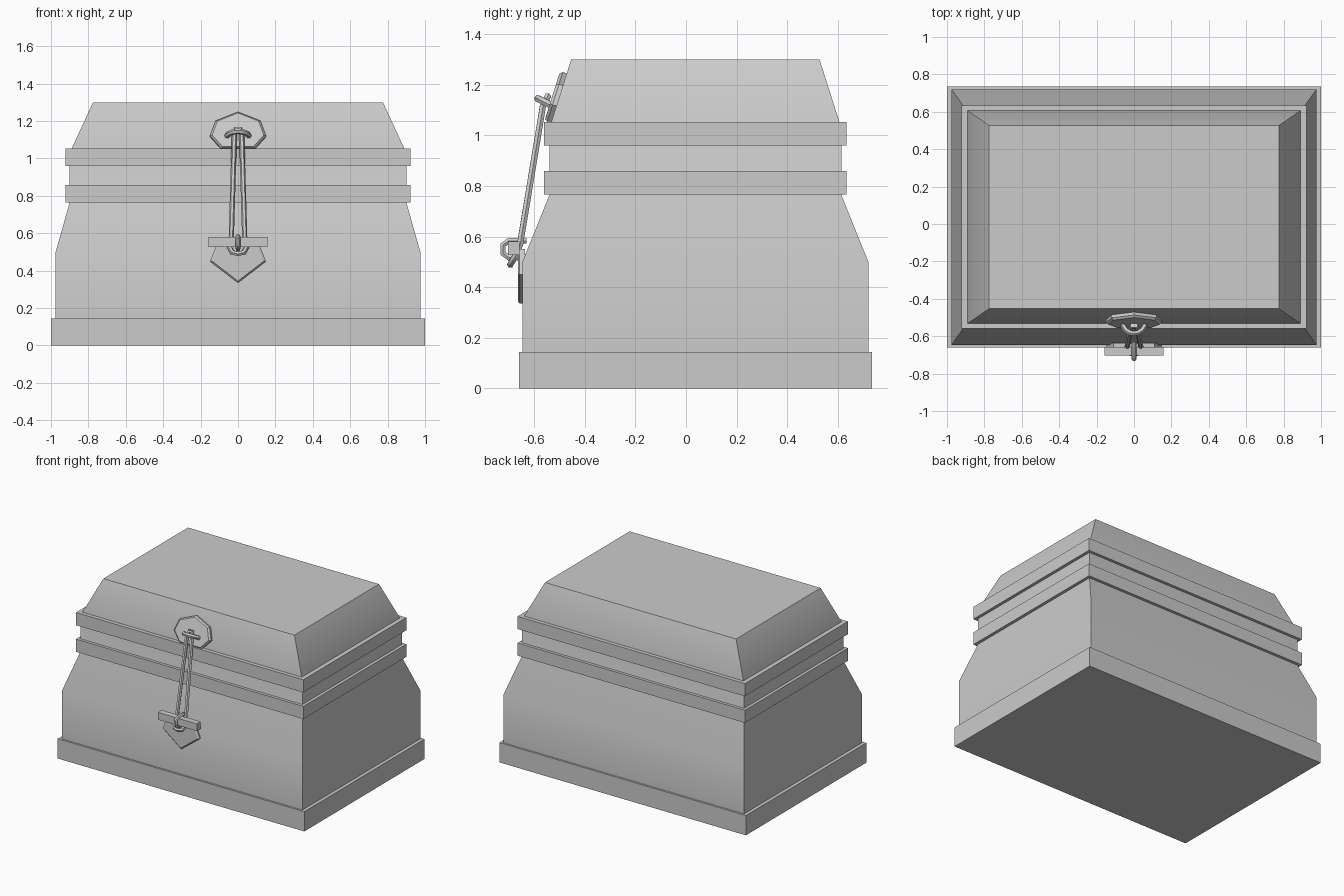
import bpy, bmesh, math
from mathutils import Vector

old = bpy.data.objects.get("Cube")
if old:
    bpy.data.objects.remove(old)

grey = bpy.data.materials.new("plain_grey")
grey.use_nodes = True
COLOUR = (0.6, 0.6, 0.6, 1)
grey.diffuse_color = COLOUR
grey.node_tree.nodes["Principled BSDF"].inputs["Base Color"].default_value = COLOUR
CENTRE_Y = 0.037


def finish(name, bm, angle=30):
    bmesh.ops.recalc_face_normals(bm, faces=bm.faces)
    mesh = bpy.data.meshes.new(name)
    bm.to_mesh(mesh)
    bm.free()
    mesh.materials.append(grey)
    obj = bpy.data.objects.new(name, mesh)
    bpy.context.collection.objects.link(obj)
    bpy.ops.object.select_all(action="DESELECT")
    bpy.context.view_layer.objects.active = obj
    obj.select_set(True)
    bpy.ops.object.shade_smooth_by_angle(angle=math.radians(angle))
    return obj


def loft(name, rings):
    """Skin a list of closed rings and cap both ends."""
    bm = bmesh.new()
    loops = [[bm.verts.new(p) for p in ring] for ring in rings]
    n = len(loops[0])
    for a, b in zip(loops, loops[1:]):
        for i in range(n):
            j = (i + 1) % n
            bm.faces.new((a[i], a[j], b[j], b[i]))
    bm.faces.new(loops[0])
    bm.faces.new(loops[-1])
    return finish(name, bm)


def rect_stack(name, profile):
    """Rectangular tiers given as (half width, half depth, height)."""
    return loft(name, [[(sx * w, CENTRE_Y + sy * d, z)
                        for sx, sy in ((-1, -1), (1, -1), (1, 1), (-1, 1))]
                       for w, d, z in profile])


def plate(name, outline, origin, tilt, depth):
    """Chamfered plate leaning back by tilt, drawn in its own plane."""
    up = Vector((0, math.sin(tilt), math.cos(tilt)))
    out = Vector((0, -math.cos(tilt), math.sin(tilt)))
    right, base = Vector((1, 0, 0)), Vector(origin)

    def ring(scale, height):
        return [base + right * x * scale + up * y * scale + out * height for x, y in outline]
    return loft(name, [ring(1, -0.01), ring(1, depth * 0.6), ring(0.92, depth)])


def rod(name, points, radius, closed=False):
    """Round bar along a path, turned into a mesh."""
    curve = bpy.data.curves.new(name, "CURVE")
    curve.dimensions = "3D"
    curve.bevel_depth = radius
    curve.bevel_resolution = 1
    curve.use_fill_caps = True
    spline = curve.splines.new("POLY")
    spline.points.add(len(points) - 1)
    for p, co in zip(spline.points, points):
        p.co = (*co, 1)
    spline.use_cyclic_u = closed
    helper = bpy.data.objects.new(name + "_path", curve)
    bpy.context.collection.objects.link(helper)
    bpy.context.view_layer.update()
    mesh = helper.to_mesh()
    bm = bmesh.new()
    bm.from_mesh(mesh)
    helper.to_mesh_clear()
    bpy.data.objects.remove(helper)
    return finish(name, bm, 50)


# Chest: plinth, tapering body with lid, and two raised bands
rect_stack("plinth", [(1, 0.697, 0), (1, 0.697, 0.145)])
rect_stack("body_and_lid", [(0.975, 0.683, 0.14), (0.975, 0.683, 0.5),
                            (0.9, 0.576, 0.765), (0.9, 0.576, 1.03),
                            (0.775, 0.49, 1.3)])
for label, z in (("lower_band", 0.765), ("upper_band", 0.96)):
    rect_stack(label, [(0.922, 0.597, z), (0.922, 0.597, z + 0.093)])

# Clasp plates
plate("upper_clasp_plate",
      [(0, 0.125), (0.12, 0.075), (0.15, -0.01), (0.09, -0.08),
       (-0.09, -0.08), (-0.15, -0.01), (-0.12, 0.075)],
      (0, -0.508, 1.125), math.radians(17.5), 0.028)
plate("lower_clasp_plate",
      [(0, -0.125), (0.15, -0.01), (0.11, 0.09), (-0.11, 0.09), (-0.15, -0.01)],
      (0, -0.646, 0.46), 0, 0.018)

# Staple on the lid plate, lying flat
rod("upper_staple", [(0.06 * math.cos(a), -0.525 - 0.06 * math.sin(a), 1.115 + 0.03 * math.sin(a))
                     for a in (math.pi * i / 8 for i in range(9))], 0.015)

# Long hasp link hanging from the upper staple
half = [(0.012, -0.545, 1.155), (0.02, -0.565, 1.115), (0.036, -0.655, 0.57),
        (0.046, -0.672, 0.525), (0.03, -0.69, 0.497)]
path = half + [(0, -0.693, 0.49)] + [(-x, y, z) for x, y, z in reversed(half)]
rod("hasp_link", path, 0.014, True)

# Upright staple through the hasp, holding the locking bar
rod("lower_staple", [(0, -0.63, 0.583), (0, -0.70, 0.583), (0, -0.722, 0.567),
                     (0, -0.722, 0.533), (0, -0.70, 0.517), (0, -0.63, 0.517)], 0.013)
rod_half, bar_y, bar_z = 0.158, (-0.703, -0.658), (0.527, 0.58)
loft("locking_bar", [[(x, bar_y[0], bar_z[0]), (x, bar_y[1], bar_z[0]),
                      (x, bar_y[1], bar_z[1]), (x, bar_y[0], bar_z[1])]
                     for x in (-rod_half, rod_half)])
